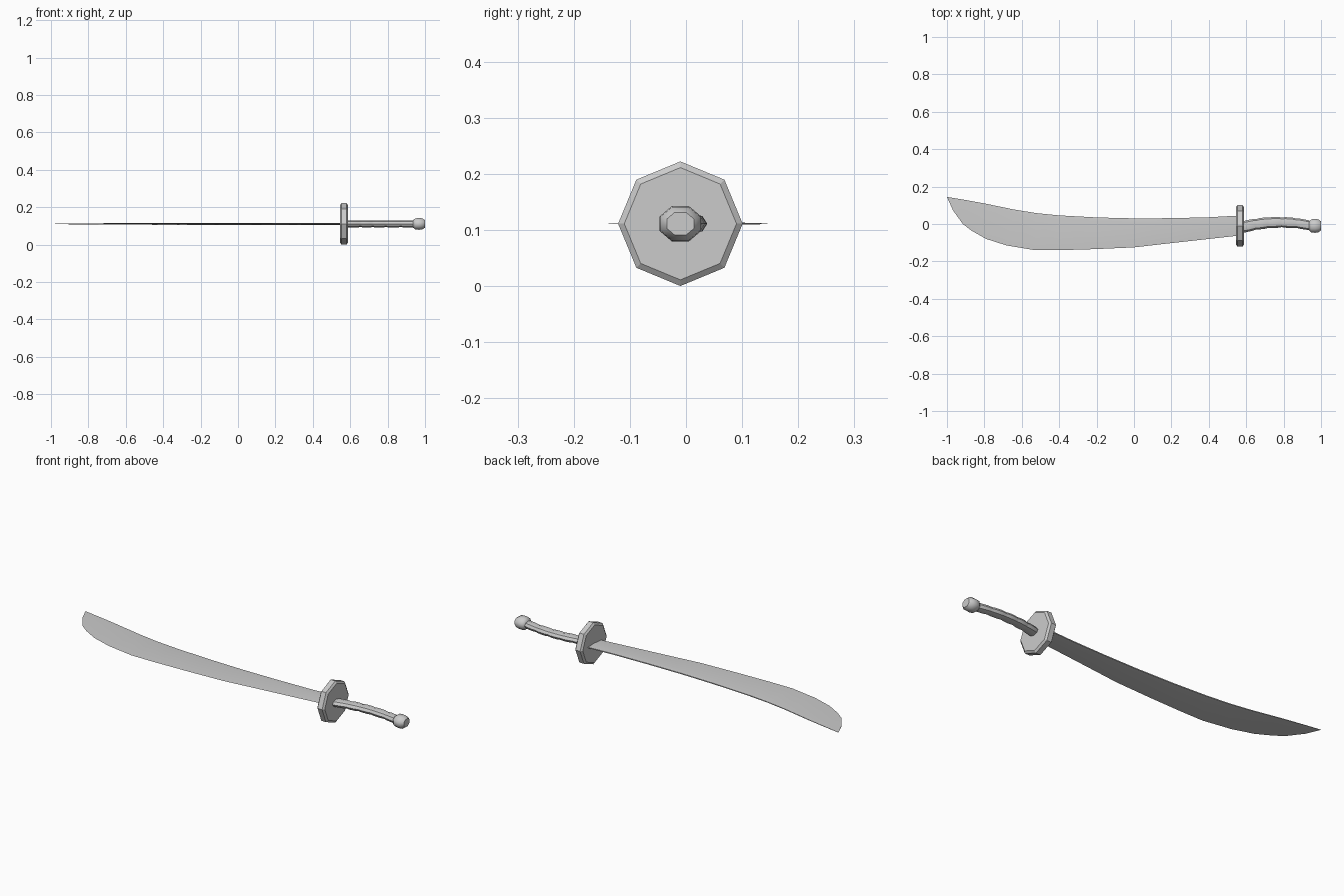
import bpy, bmesh, math

if "Cube" in bpy.data.objects:
    bpy.data.objects.remove(bpy.data.objects["Cube"], do_unlink=True)

MID = 0.111  # height of the sword's central plane

steel = bpy.data.materials.new("plain_grey")
steel.use_nodes = True
grey = (0.6, 0.6, 0.6, 1)
steel.diffuse_color = grey
steel.node_tree.nodes["Principled BSDF"].inputs["Base Color"].default_value = grey


def loft(name, rings, smooth_angle=None):
    """Skin a list of equal-length point rings and cap both ends."""
    bm = bmesh.new()
    rows = [[bm.verts.new(p) for p in ring] for ring in rings]
    n = len(rows[0])
    for a, b in zip(rows, rows[1:]):
        for i in range(n):
            j = (i + 1) % n
            bm.faces.new((a[i], a[j], b[j], b[i]))
    bm.faces.new(rows[0])
    bm.faces.new(rows[-1][::-1])
    bmesh.ops.recalc_face_normals(bm, faces=bm.faces[:])
    mesh = bpy.data.meshes.new(name)
    bm.to_mesh(mesh)
    bm.free()
    mesh.materials.append(steel)
    obj = bpy.data.objects.new(name, mesh)
    bpy.context.collection.objects.link(obj)
    if smooth_angle:
        bpy.ops.object.select_all(action="DESELECT")
        obj.select_set(True)
        bpy.context.view_layer.objects.active = obj
        bpy.ops.object.shade_smooth_by_angle(angle=math.radians(smooth_angle))
    return obj


def oval(x, y, ry, rz, turn=0.0, sides=8):
    """Ring around the x direction."""
    angles = [2 * math.pi * (i + turn) / sides for i in range(sides)]
    return [(x, y + ry * math.cos(a), MID + rz * math.sin(a)) for a in angles]


# Blade: spine x, spine y, edge x, edge y, ridge position from the spine, half thickness
stations = [
    (0.56, 0.045, 0.56, -0.062, 0.42, 0.005),
    (0.40, 0.036, 0.40, -0.080, 0.33, 0.005),
    (0.20, 0.031, 0.20, -0.102, 0.22, 0.005),
    (0.00, 0.030, 0.00, -0.125, 0.14, 0.005),
    (-0.20, 0.035, -0.20, -0.134, 0.10, 0.005),
    (-0.40, 0.046, -0.40, -0.140, 0.09, 0.005),
    (-0.52, 0.058, -0.53, -0.140, 0.09, 0.004),
    (-0.64, 0.077, -0.68, -0.115, 0.10, 0.004),
    (-0.80, 0.110, -0.79, -0.080, 0.25, 0.003),
    (-0.91, 0.130, -0.87, -0.035, 0.40, 0.002),
    (-1.00, 0.145, -0.915, 0.000, 0.50, 0.001),
]
rings = []
for sx, sy, ex, ey, t, half in stations:
    rx, ry = sx + (ex - sx) * t, sy + (ey - sy) * t
    if sx == -1:
        rx -= 0.01  # round the tip outward
    rings.append([(ex, ey, MID), (rx, ry, MID + half), (sx, sy, MID + half / 2),
                  (sx, sy, MID - half / 2), (rx, ry, MID - half)])
loft("blade", rings, 30)

# Guard: bevelled octagonal disc
loft("guard", [oval(x, -0.01, r, r) for x, r in
               ((0.545, 0.1), (0.553, 0.111), (0.58, 0.111), (0.588, 0.1))])


# Grip: curved, with five gently swelling wrapped sections
def grip_y(x):
    return 0.009 - 0.65 * (x - 0.78) ** 2


bounds = [0.58, 0.655, 0.72, 0.79, 0.87, 0.95]
rings = []
for a, b in zip(bounds, bounds[1:]):
    for t, swell in ((0.02, 0.9), (0.25, 1.0), (0.75, 1.0), (0.98, 0.9)):
        x = a + (b - a) * t
        width = (0.032 - 0.016 * (x - 0.58)) * swell
        rings.append(oval(x, grip_y(x), width, 0.019 * swell))
loft("grip", rings, 40)

# Pommel: rounded, slightly boxy knob
loft("pommel", [oval(x, -0.01, 0.04 * s, 0.034 * s, 0.5) for x, s in
                ((0.935, 0.62), (0.948, 0.95), (0.968, 1.0), (0.985, 0.95), (1.0, 0.65))], 50)
